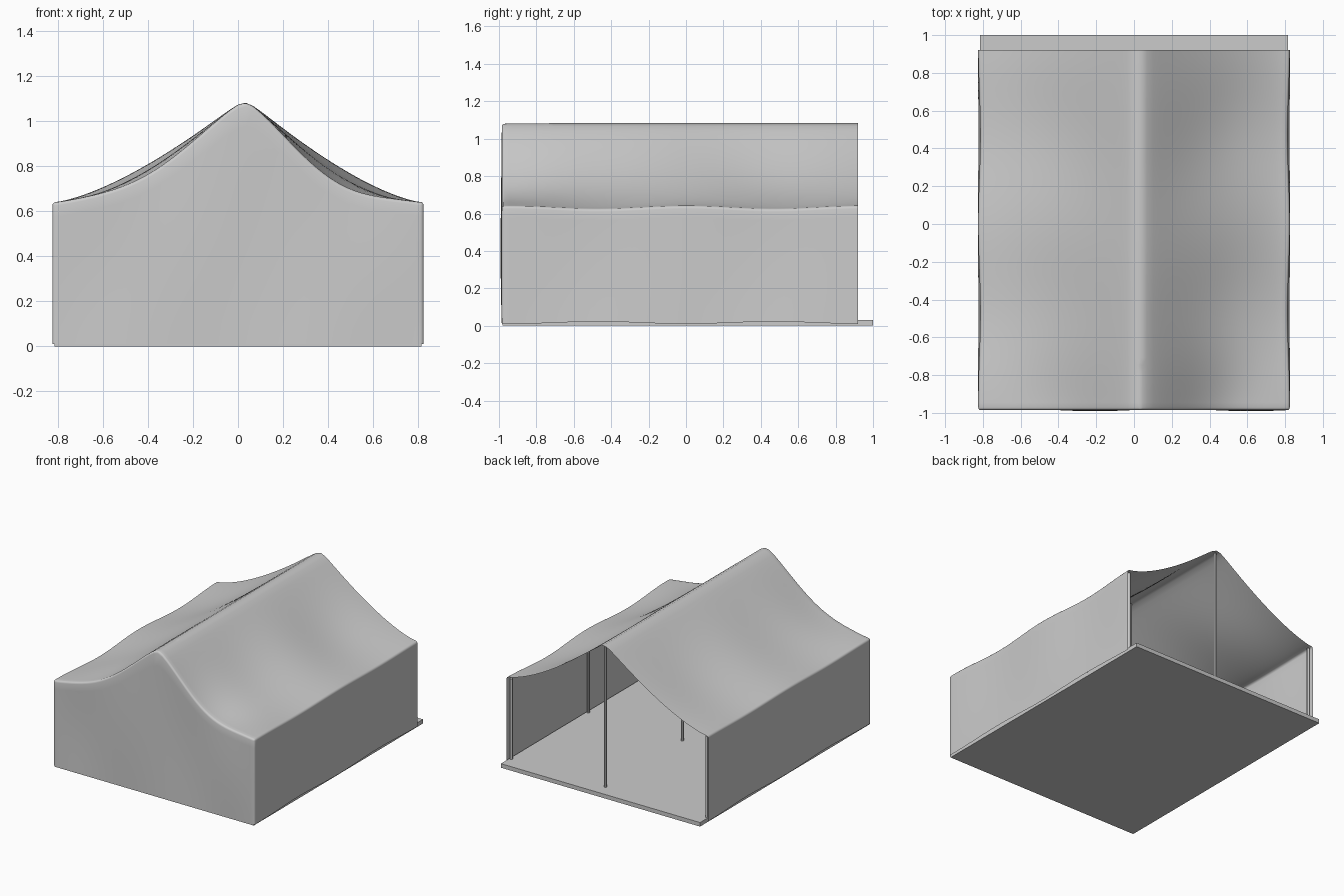
import bpy, bmesh, math

if "Cube" in bpy.data.objects:
    bpy.data.objects.remove(bpy.data.objects["Cube"])

RIDGE_X, EAVE_X, EAVE_Z = 0.03, 0.825, 0.64
Y_FRONT, Y_BACK = -0.985, 0.92
N_ROOF, N_WALL, N_Y = 48, 10, 48


def billow(y):
    # 0 at the pole lines, 1 halfway between them
    return math.sin(math.pi * y / 0.94) ** 2


def roof_z(x, y):
    side = EAVE_X + RIDGE_X if x < RIDGE_X else EAVE_X - RIDGE_X
    u = min(abs(x - RIDGE_X) / side, 1)
    s = min(math.hypot(u, 0.04), 1)
    taut = EAVE_Z + 0.47 * (1 - s) ** 1.45
    depth = 0.045 if x < RIDGE_X else 0.075
    slack = math.exp(-((y - Y_FRONT) / 0.3) ** 2) + 0.3 * billow(y)
    eave_dip = 0.016 * billow(y) * u ** 2
    return taut - depth * min(slack, 1) * math.sin(math.pi * u) ** 2 - eave_dip


def wall_x(z, y):
    return EAVE_X - 0.012 * billow(y) * math.sin(math.pi * min(z / 0.7, 1) * 0.7)


def hem_z(y):
    return 0.01 + 0.012 * billow(y)


def section(y):
    # left wall, roof, right wall
    pts = []
    top, hem = roof_z(EAVE_X, y), hem_z(y)
    wall = [hem + (top - hem) * i / N_WALL for i in range(N_WALL)]
    pts += [(-wall_x(z, y), y, z) for z in wall]
    ex = wall_x(top, y)
    for i in range(N_ROOF + 1):
        x = -EAVE_X + 2 * EAVE_X * i / N_ROOF
        pts.append((x * ex / EAVE_X, y, roof_z(x, y)))
    pts += [(wall_x(z, y), y, z) for z in reversed(wall)]
    return pts


def add_grid(bm, rows):
    vs = [[bm.verts.new(p) for p in row] for row in rows]
    for a, b in zip(vs, vs[1:]):
        for i in range(len(a) - 1):
            bm.faces.new((a[i], a[i + 1], b[i + 1], b[i]))


# canvas: walls and roof lofted along y, plus the closed front wall
bm = bmesh.new()
add_grid(bm, [section(Y_FRONT + (Y_BACK - Y_FRONT) * j / N_Y) for j in range(N_Y + 1)])
hem = hem_z(Y_FRONT)
columns = []
eave = roof_z(EAVE_X, Y_FRONT)
ex = wall_x(eave, Y_FRONT)
for i in range(N_ROOF + 1):
    x = -EAVE_X + 2 * EAVE_X * i / N_ROOF
    top = roof_z(x, Y_FRONT)
    col = []
    for k in range(N_WALL + 1):
        t = k / N_WALL
        z = hem + (top - hem) * t
        half = wall_x(z, Y_FRONT) if i in (0, N_ROOF) else ex
        y = Y_FRONT + 0.006 * math.sin(math.pi * t) * math.sin(math.pi * i / N_ROOF * 4)
        col.append((x * half / EAVE_X, y, z))
    columns.append(col)
add_grid(bm, columns)
bmesh.ops.remove_doubles(bm, verts=bm.verts, dist=0.002)
bmesh.ops.recalc_face_normals(bm, faces=bm.faces)
mesh = bpy.data.meshes.new("canvas")
bm.to_mesh(mesh)
bm.free()
canvas = bpy.data.objects.new("canvas", mesh)
bpy.context.collection.objects.link(canvas)
bevel = canvas.modifiers.new("soft_seams", 'BEVEL')
bevel.width, bevel.segments = 0.014, 3
bevel.limit_method, bevel.angle_limit = 'ANGLE', math.radians(40)
mesh.shade_smooth()

# floor slab, reaching past the open end
bpy.ops.mesh.primitive_cube_add(size=1, location=(0, 0.01, 0.015))
floor = bpy.context.object
floor.name = "floor"
floor.scale = (1.63, 1.98, 0.03)

# poles: ridge and both eaves, at front, middle and back
for y, place in ((-0.96, "front"), (0.0, "middle"), (0.9, "back")):
    for x, side in ((-0.8, "left"), (RIDGE_X, "ridge"), (0.8, "right")):
        top = roof_z(x, y) - 0.015
        bpy.ops.mesh.primitive_cylinder_add(vertices=12, radius=0.01, depth=top - 0.02,
                                            location=(x, y, (top + 0.02) / 2))
        bpy.context.object.name = f"{place}_{side}_pole"
        bpy.ops.object.shade_smooth_by_angle()
